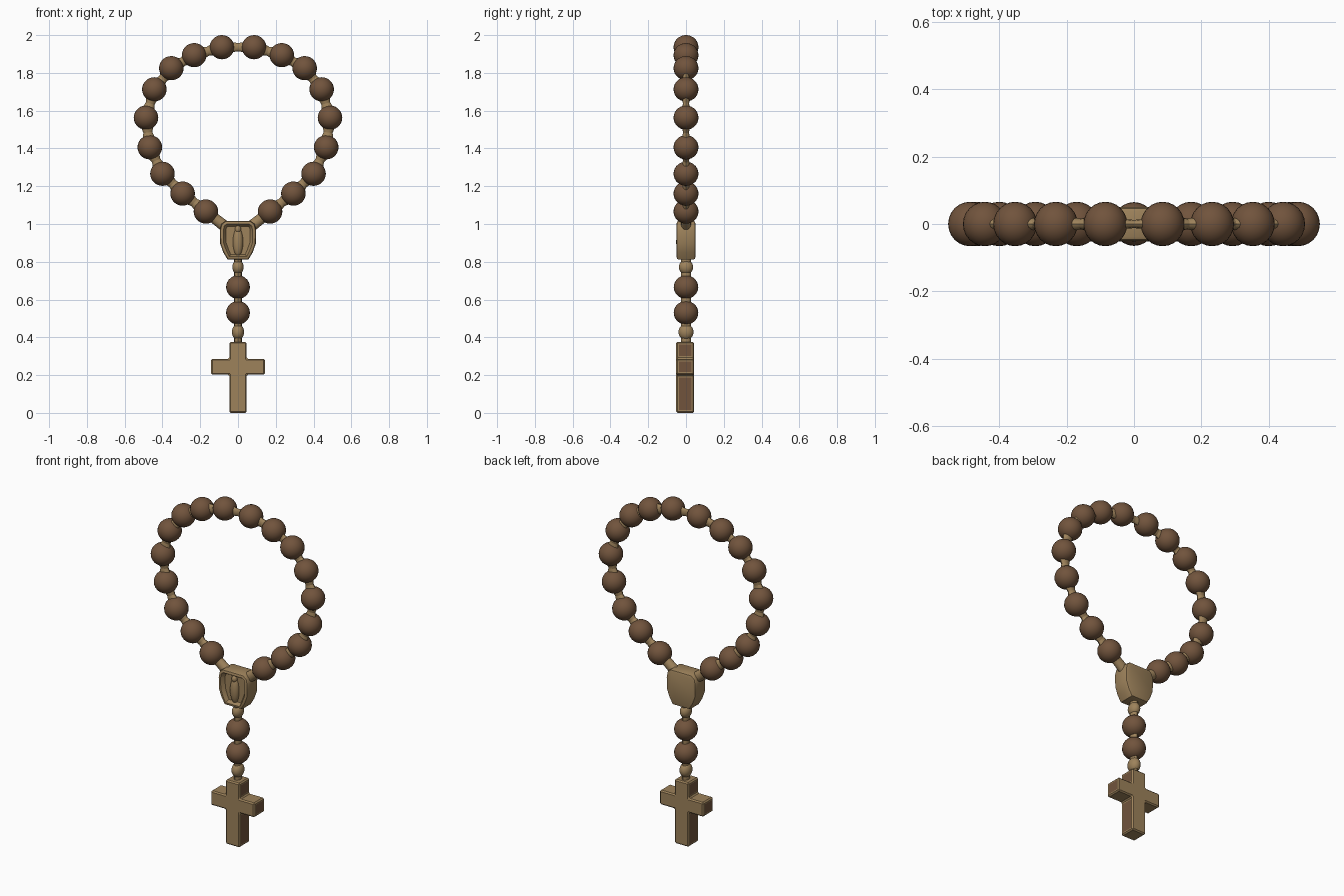
import bpy, bmesh, math
from mathutils import Vector, Matrix

if "Cube" in bpy.data.objects:
    bpy.data.objects.remove(bpy.data.objects["Cube"])


def material(name, col):
    m = bpy.data.materials.new(name)
    m.diffuse_color = (*col, 1)
    m.use_nodes = True
    m.node_tree.nodes["Principled BSDF"].inputs["Base Color"].default_value = m.diffuse_color
    return m


BROWN = material("brown_wood", (0.165, 0.088, 0.046))
TAN = material("tan_brass", (0.34, 0.225, 0.105))


def finish(bm, name, mats, angle=35):
    bmesh.ops.recalc_face_normals(bm, faces=bm.faces)
    me = bpy.data.meshes.new(name)
    bm.to_mesh(me)
    bm.free()
    for m in mats:
        me.materials.append(m)
    ob = bpy.data.objects.new(name, me)
    bpy.context.collection.objects.link(ob)
    bpy.ops.object.select_all(action='DESELECT')
    ob.select_set(True)
    bpy.context.view_layer.objects.active = ob
    bpy.ops.object.shade_smooth_by_angle(angle=math.radians(angle))
    return ob


def ball(name, x, z, size, mat, y=0):
    bm = bmesh.new()
    bmesh.ops.create_uvsphere(bm, u_segments=24, v_segments=14, radius=1)
    bmesh.ops.transform(bm, verts=bm.verts,
                        matrix=Matrix.Translation((x, y, z)) @ Matrix.Diagonal((*size, 1)))
    return finish(bm, name, [mat])


def link(name, a, b, r_end, r_mid, depth=1.5):
    """Waisted cord link between two (x, z) points, wider along y."""
    bm = bmesh.new()
    a, b = Vector((a[0], 0, a[1])), Vector((b[0], 0, b[1]))
    d, mid = b - a, (a + b) / 2
    rot = d.to_track_quat('Z', 'Y').to_matrix().to_4x4()
    for p, r1, r2 in (((a + mid) / 2, r_end, r_mid), ((mid + b) / 2, r_mid, r_end)):
        bmesh.ops.create_cone(bm, segments=12, radius1=r1, radius2=r2, depth=d.length / 2,
                              matrix=Matrix.Translation(p) @ rot @ Matrix.Diagonal((1, depth, 1, 1)))
    return finish(bm, name, [TAN])


def slab(points, y0, y1):
    """Extrude an (x, z) outline from y0 to y1; returns the bmesh and its front face."""
    bm = bmesh.new()
    back = bm.faces.new([bm.verts.new((x, y1, z)) for x, z in points])
    ext = bmesh.ops.extrude_face_region(bm, geom=[back], use_keep_orig=True)
    front = next(f for f in ext["geom"] if isinstance(f, bmesh.types.BMFace))
    bmesh.ops.translate(bm, verts=front.verts, vec=(0, y0 - y1, 0))
    bmesh.ops.recalc_face_normals(bm, faces=bm.faces)
    return bm, front


# Loop beads, right half from the top down, mirrored to the left
half = [(.085, 1.936), (.232, 1.894), (.353, 1.825), (.443, 1.713), (.487, 1.563),
        (.467, 1.406), (.40, 1.266), (.293, 1.161), (.17, 1.066)]
for s, side in ((1, "right"), (-1, "left")):
    pts = [(s * x, z) for x, z in half]
    for i, (x, z) in enumerate(pts):
        ball(f"bead_{side}_{i}", x, z, (.065, .066, .064), BROWN)
    for i in range(len(pts) - 1):
        link(f"link_{side}_{i}", pts[i], pts[i + 1], .03, .016)
    link(f"medal_link_{side}", pts[-1], (s * .06, .98), .028, .026, 1.1)
link("link_top", (-.085, 1.936), (.085, 1.936), .02, .012, 1.8)

# Pendant string: two large beads, two small ones and the cord
link("pendant_cord", (0, .83), (0, .36), .02, .02, 1.3)
for i, z in enumerate((.666, .53)):
    ball(f"pendant_bead_{i}", 0, z, (.063, .065, .062), BROWN)
ball("upper_small_bead", 0, .772, (.03, .038, .038), TAN)
ball("lower_small_bead", 0, .428, (.032, .04, .042), TAN)

# Medal: tapered slab with a recessed front and a raised figure
right = [(.055, .812), (.078, .85), (.094, .895), (.096, .965), (.088, 1.0), (.066, 1.016)]
bm, front = slab(right + [(-x, z) for x, z in reversed(right)], -.05, .05)
bmesh.ops.inset_individual(bm, faces=[front], thickness=.018)
bmesh.ops.inset_individual(bm, faces=[front], thickness=.014, depth=-.022)
rim = [e for e in bm.edges if len(e.link_faces) == 2
       and e.calc_face_angle() > 1.2 and all(abs(abs(v.co.y) - .05) < .001 for v in e.verts)]
bmesh.ops.bevel(bm, geom=rim, offset=.012, segments=2, profile=.5, affect='EDGES')
finish(bm, "medal", [TAN], 40)
ball("medal_figure_body", 0, .905, (.027, .024, .075), TAN, -.028)
ball("medal_figure_head", 0, .972, (.016, .016, .02), TAN, -.032)

# Cross: bevelled outline with darker side panels
w, a, z1, z2, top = .046, .142, .202, .286, .376
r = [(w, 0), (w, z1), (a, z1), (a, z2), (w, z2), (w, top)]
bm, front = slab(r + [(-x, z) for x, z in reversed(r)], -.052, .043)
bmesh.ops.bevel(bm, geom=list(bm.edges), offset=.007, segments=1, affect='EDGES')
bmesh.ops.recalc_face_normals(bm, faces=bm.faces)
sides = [f for f in bm.faces if abs(f.normal.x) > .95 and f.calc_area() > .002]
bmesh.ops.inset_individual(bm, faces=sides, thickness=.01)
for f in sides:
    f.material_index = 1
finish(bm, "cross", [TAN, BROWN], 25)
